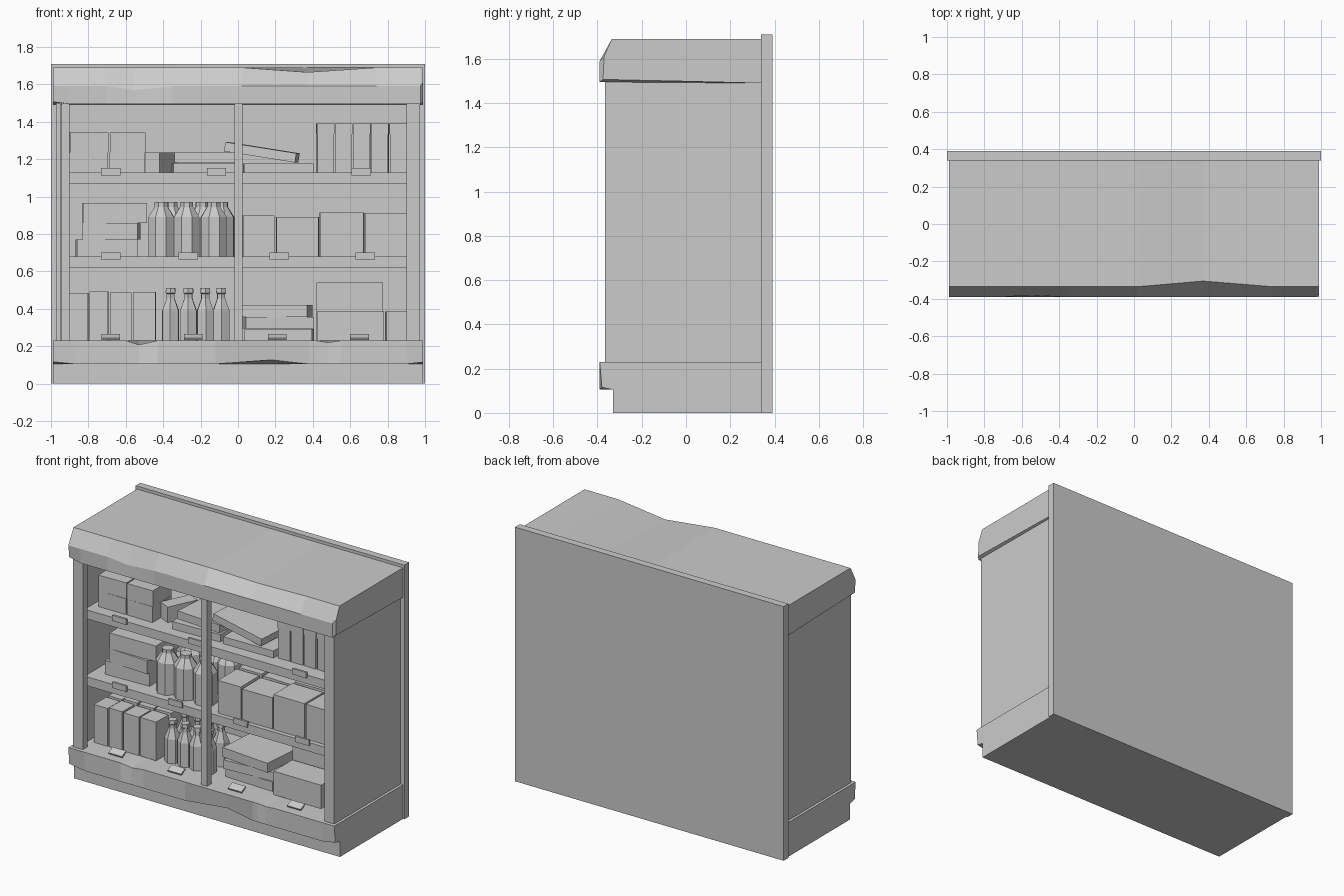
import bpy, bmesh, math, random
from mathutils import Matrix

random.seed(4)
old = bpy.data.objects.get("Cube")
if old:
    bpy.data.objects.remove(old, do_unlink=True)

grey = bpy.data.materials.new("plain_grey")
grey.use_nodes = True
grey.diffuse_color = (0.6, 0.6, 0.6, 1)
grey.node_tree.nodes["Principled BSDF"].inputs["Base Color"].default_value = (0.6, 0.6, 0.6, 1)


def finish(name, bm):
    bmesh.ops.recalc_face_normals(bm, faces=bm.faces)
    mesh = bpy.data.meshes.new(name)
    bm.to_mesh(mesh)
    bm.free()
    mesh.materials.append(grey)
    obj = bpy.data.objects.new(name, mesh)
    bpy.context.collection.objects.link(obj)
    return obj


def box(name, x, y, z, turn=0, tilt=0, pitch=0):
    """Box from (low, high) ranges, rotated about its centre in degrees."""
    bm = bmesh.new()
    bmesh.ops.create_cube(bm, size=1)
    size = [r[1] - r[0] for r in (x, y, z)]
    bmesh.ops.scale(bm, vec=size, verts=bm.verts)
    obj = finish(name, bm)
    obj.location = [(r[0] + r[1]) / 2 for r in (x, y, z)]
    obj.rotation_euler = [math.radians(a) for a in (pitch, tilt, turn)]
    return obj


def loft(name, profile, stations):
    """Sweep a (y, z) profile along x; each station may shift some points."""
    bm = bmesh.new()
    rings = []
    for x, shifts in stations:
        ring = []
        for i, (y, z) in enumerate(profile):
            dy, dz = shifts.get(i, (0, 0))
            ring.append(bm.verts.new((x, y + dy, z + dz)))
        rings.append(ring)
    n = len(profile)
    for a, b in zip(rings, rings[1:]):
        for i in range(n):
            j = (i + 1) % n
            bm.faces.new((a[i], a[j], b[j], b[i]))
    bm.faces.new(rings[0])
    bm.faces.new(rings[-1])
    return finish(name, bm)


def bottle(name, x, y, z, profile, sides):
    """Faceted bottle from (radius, height) rings."""
    bm = bmesh.new()
    rings = []
    for r, h in profile:
        rings.append([bm.verts.new((r * math.cos(a), r * math.sin(a), h))
                      for a in (2 * math.pi * (k + 0.5) / sides for k in range(sides))])
    for a, b in zip(rings, rings[1:]):
        for k in range(sides):
            m = (k + 1) % sides
            bm.faces.new((a[k], a[m], b[m], b[k]))
    bm.faces.new(rings[0])
    bm.faces.new(rings[-1])
    obj = finish(name, bm)
    obj.location = (x, y, z)
    obj.rotation_euler.z = random.uniform(-0.1, 0.1)


BASE, MID, TOP = 0.23, 0.68, 1.13

# Cabinet shell
box("back_panel", (-1, 1), (0.34, 0.39), (0, 1.71))
loft("base", [(0.34, 0), (-0.33, 0), (-0.33, 0.105), (-0.39, 0.105), (-0.39, BASE), (0.34, BASE)],
     [(-0.99, {3: (0.01, 0.012)}), (-0.87, {}), (-0.6, {}), (-0.53, {4: (0.02, -0.022)}),
      (-0.43, {}), (-0.12, {}), (0.18, {3: (0.02, 0.022)}), (0.38, {}), (0.42, {}),
      (0.48, {4: (0.01, -0.01)}), (0.55, {}), (0.9, {}), (0.99, {3: (0.01, 0.01)})])
loft("canopy", [(0.34, 1.49), (-0.39, 1.495), (-0.39, 1.59), (-0.335, 1.69), (0.34, 1.69)],
     [(-0.99, {1: (0.01, 0.012)}), (-0.9, {}), (-0.7, {}), (-0.55, {2: (0.01, -0.02)}),
      (-0.35, {}), (0.02, {}), (0.37, {3: (0.03, -0.025)}), (0.74, {}), (0.86, {}),
      (0.975, {}), (0.99, {1: (0.015, 0.012), 2: (0.02, 0.02)})])
for side, s in (("right", 1), ("left", -1)):
    box(side + "_wall", sorted((s * 0.945, s * 0.972)), (-0.365, 0.34), (BASE, 1.5))
    box(side + "_post", sorted((s * 0.9, s * 0.945)), (-0.365, -0.315), (BASE, 1.5))
box("middle_post", (-0.02, 0.025), (-0.365, -0.315), (BASE, 1.5))
box("middle_shelf", (-0.945, 0.945), (-0.28, 0.34), (MID - 0.06, MID))
box("top_shelf", (-0.945, 0.945), (-0.28, 0.34), (TOP - 0.06, TOP))

# Price tags: upright on the shelves, leaning back on the base
for z, places in ((MID, (-0.68, -0.265, 0.22, 0.68)), (TOP, (-0.68, -0.115, 0.66))):
    for x in places:
        box("price_tag", (x - 0.052, x + 0.052), (-0.292, -0.278), (z - 0.017, z + 0.022))
for x in (-0.68, -0.24, 0.21, 0.65):
    box("base_tag", (x - 0.05, x + 0.05), (-0.335, -0.285), (0.243, 0.255), pitch=25)


def row(name, edges, z, heights, front, depth, rows=2):
    """Neighbouring cartons in one or more rows, slightly askew."""
    for r in range(rows):
        y = front + r * (depth + 0.025)
        for k, (a, b) in enumerate(zip(edges, edges[1:])):
            h = heights[k % len(heights)]
            box(name, (a + 0.005, b - 0.005), (y, y + depth), (z, z + h),
                turn=random.uniform(-2, 2))


# Bottom level: cartons, bottles, stacked boxes
row("drink_carton", (-0.91, -0.797, -0.688, -0.565, -0.435), BASE,
    (0.255, 0.262, 0.258, 0.26), -0.24, 0.13, 3)
small = [(0.05, 0), (0.05, 0.16), (0.024, 0.225), (0.024, 0.25), (0.03, 0.255), (0.028, 0.28)]
for x in (-0.36, -0.265, -0.175, -0.09):
    for y in (-0.18, -0.05):
        bottle("small_bottle", x, y, BASE, small, 6)
box("flat_box_low", (0.04, 0.4), (-0.19, 0.12), (BASE, 0.292), turn=-2)
box("flat_box_middle", (0.03, 0.395), (-0.2, 0.12), (0.295, 0.355), turn=4)
box("flat_box_high", (0.025, 0.385), (-0.2, 0.13), (0.357, 0.42), turn=-5)
box("wide_box", (0.425, 0.78), (-0.23, -0.03), (BASE, 0.388))
box("tall_box", (0.42, 0.775), (-0.02, 0.22), (BASE, 0.54))
box("end_box", (0.79, 0.935), (-0.2, 0.1), (BASE, 0.385), turn=2)

# Middle level: stack, large bottles, boxes
box("stack_low", (-0.865, -0.54), (-0.18, 0.1), (MID, 0.77), turn=2)
box("stack_middle", (-0.825, -0.53), (-0.19, 0.1), (0.77, 0.86), turn=-3)
box("stack_high", (-0.83, -0.49), (-0.18, 0.1), (0.86, 0.965), turn=1)
large = [(0.074, 0), (0.074, 0.21), (0.038, 0.265), (0.038, 0.29)]
for x in (-0.41, -0.275, -0.13):
    bottle("large_bottle", x, -0.16, MID, large, 8)
for x in (-0.36, -0.19, -0.09):
    bottle("large_bottle", x, 0.03, MID, large, 8)
row("food_box", (0.02, 0.2, 0.434, 0.675, 0.93), MID, (0.22, 0.21, 0.235, 0.233), -0.25, 0.2)

# Top level: paired boxes, flat packs, leaning pack, capped cartons
for z in (TOP, 1.237):
    row("square_box", (-0.905, -0.69, -0.49), z, (0.106,), -0.2, 0.2, 1)
box("turned_box", (-0.46, -0.37), (-0.14, 0.07), (TOP, 1.235), turn=-25)
box("thin_pack_low", (-0.35, 0.0), (-0.2, 0.08), (TOP, 1.18), turn=2)
box("thin_pack_high", (-0.33, 0.0), (-0.17, 0.09), (1.182, 1.235), turn=-4)
box("support_pack", (0.03, 0.4), (-0.2, 0.08), (TOP, 1.177), turn=1)
box("leaning_pack", (-0.065, 0.32), (-0.18, 0.08), (1.212, 1.262), tilt=9, turn=-4)
for k in range(5):
    x = 0.467 + 0.098 * k
    for y in (-0.13, 0.0, 0.13):
        turn = random.uniform(-3, 3)
        box("carton_body", (x - 0.044, x + 0.044), (y - 0.05, y + 0.05), (TOP, 1.34), turn=turn)
        box("carton_cap", (x - 0.047, x + 0.047), (y - 0.053, y + 0.053), (1.335, 1.39), turn=turn)
